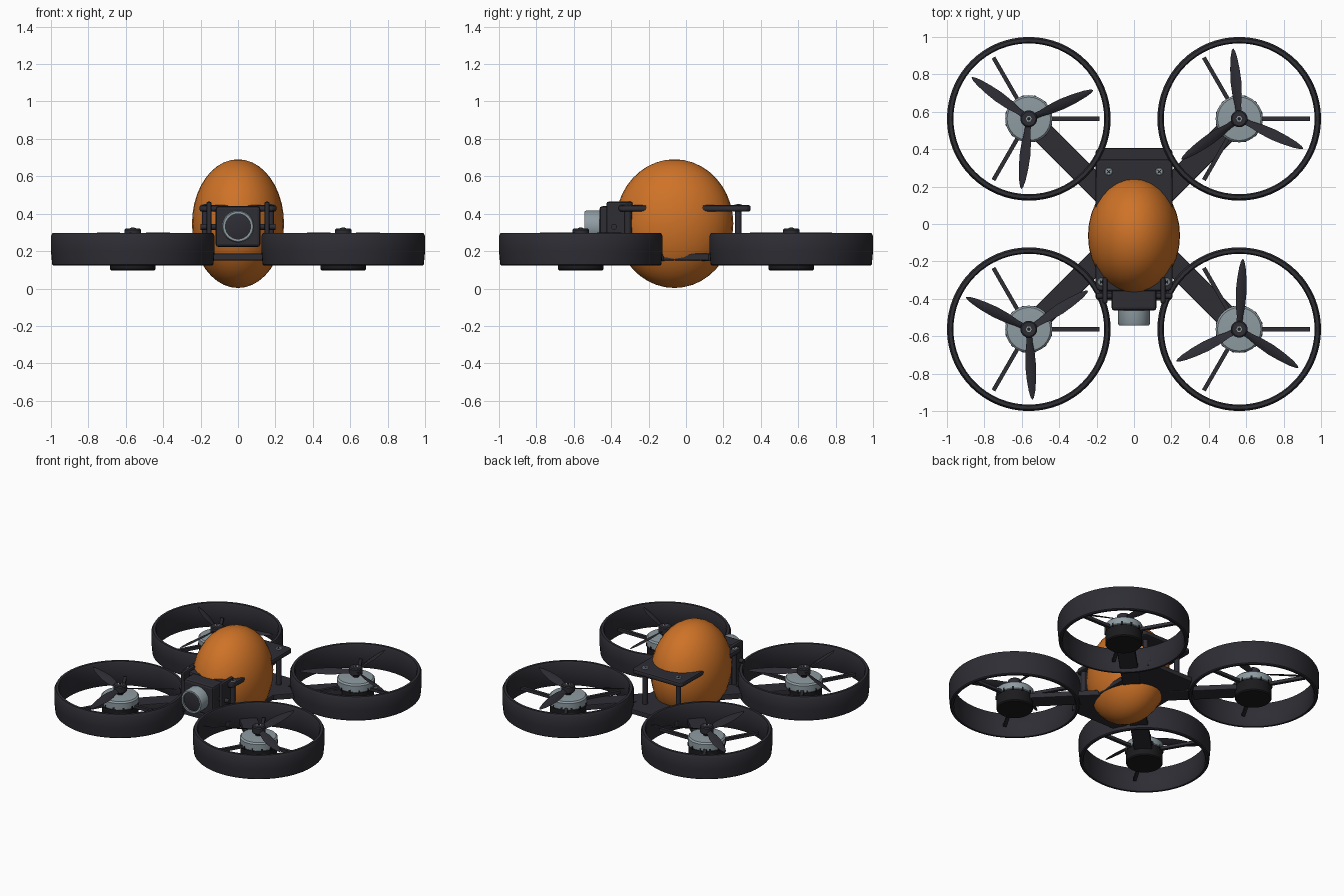
import bpy, bmesh, math
from mathutils import Vector, Matrix

cube = bpy.data.objects.get("Cube")
if cube:
    bpy.data.objects.remove(cube, do_unlink=True)


def material(name, rgb):
    m = bpy.data.materials.new(name)
    m.use_nodes = True
    m.diffuse_color = (*rgb, 1)
    bsdf = next(n for n in m.node_tree.nodes if n.type == 'BSDF_PRINCIPLED')
    bsdf.inputs["Base Color"].default_value = (*rgb, 1)
    return m


CARBON = material("dark carbon", (0.026, 0.026, 0.034))
BLACK = material("motor black", (0.011, 0.011, 0.013))
METAL = material("grey metal", (0.27, 0.33, 0.36))
ORANGE = material("orange shell", (0.62, 0.17, 0.02))


def finish(name, bm, mat, loc=(0, 0, 0), rot=(0, 0, 0), bevel=0, smooth=True):
    bmesh.ops.recalc_face_normals(bm, faces=bm.faces)
    me = bpy.data.meshes.new(name)
    bm.to_mesh(me)
    bm.free()
    ob = bpy.data.objects.new(name, me)
    bpy.context.collection.objects.link(ob)
    me.materials.append(mat)
    ob.location, ob.rotation_euler = loc, rot
    if bevel:
        mod = ob.modifiers.new("Bevel", 'BEVEL')
        mod.width, mod.segments = bevel, 2
    if smooth:
        bpy.ops.object.select_all(action='DESELECT')
        ob.select_set(True)
        bpy.context.view_layer.objects.active = ob
        bpy.ops.object.shade_smooth_by_angle(angle=math.radians(35))
    return ob


def box(name, lo, hi, mat, loc=(0, 0, 0), rot=(0, 0, 0), bevel=0):
    bm = bmesh.new()
    bmesh.ops.create_cube(bm, size=1)
    lo, hi = Vector(lo), Vector(hi)
    for v in bm.verts:
        v.co = (lo + hi) / 2 + Vector(a * b for a, b in zip(v.co, hi - lo))
    return finish(name, bm, mat, loc, rot, bevel, False)


def lathe(name, profile, mat, loc=(0, 0, 0), rot=(0, 0, 0), seg=32, closed=False):
    """Spin (radius, height) points about local z; caps open ends."""
    bm = bmesh.new()
    rings = [[bm.verts.new((r * math.cos(t), r * math.sin(t), z))
              for t in (2 * math.pi * i / seg for i in range(seg))] for r, z in profile]
    pairs = list(zip(rings, rings[1:])) + ([(rings[-1], rings[0])] if closed else [])
    for a, b in pairs:
        for i in range(seg):
            j = (i + 1) % seg
            bm.faces.new((a[i], a[j], b[j], b[i]))
    if not closed:
        bm.faces.new(rings[0])
        bm.faces.new(rings[-1])
    return finish(name, bm, mat, loc, rot)


def plate(name, outline, z0, z1, mat, bevel=0.006):
    """Extrude a flat outline from z0 to z1."""
    bm = bmesh.new()
    f = bm.faces.new([bm.verts.new((x, y, z0)) for x, y in outline])
    new = bmesh.ops.extrude_face_region(bm, geom=[f])["geom"]
    bmesh.ops.translate(bm, vec=(0, 0, z1 - z0),
                        verts=[v for v in new if isinstance(v, bmesh.types.BMVert)])
    return finish(name, bm, mat, bevel=bevel, smooth=False)


def chamfered(w, y0, y1, c):
    return [(-w + c, y0), (w - c, y0), (w, y0 + c), (w, y1 - c),
            (w - c, y1), (-w + c, y1), (-w, y1 - c), (-w, y0 + c)]


def propeller(name, loc, angle, hand):
    """Three twisted blades lofted from thin lens-shaped sections."""
    stations = [(0.02, .036, 30), (0.07, .038, 30), (0.13, .056, 26), (0.2, .062, 21),
                (0.27, .052, 17), (0.33, .036, 14), (0.365, .018, 12), (0.376, .004, 12)]
    bm = bmesh.new()
    for k in range(3):
        turn = Matrix.Rotation(math.radians(angle + 120 * k), 3, 'Z')
        rings = []
        for r, chord, pitch in stations:
            tilt = Matrix.Rotation(math.radians(pitch * hand), 3, 'X')
            t = 0.003 + chord * 0.04
            pts = [(-chord / 2, 0), (-chord * .15, t), (chord * .2, t * .8),
                   (chord / 2, 0), (chord * .2, -t * .5), (-chord * .15, -t * .5)]
            rings.append([bm.verts.new(turn @ (tilt @ Vector((0, y, z)) + Vector((r, 0, 0))))
                          for y, z in pts])
        for a, b in zip(rings, rings[1:]):
            for i in range(6):
                bm.faces.new((a[i], a[i - 1], b[i - 1], b[i]))
        bm.faces.new(rings[0])
        bm.faces.new(rings[-1])
    finish(name, bm, CARBON, loc)


# egg-shaped body shell
bm = bmesh.new()
bmesh.ops.create_uvsphere(bm, u_segments=32, v_segments=20, radius=1)
bmesh.ops.scale(bm, vec=(0.246, 0.315, 0.344), verts=bm.verts)
finish("body_shell", bm, ORANGE, (0, -0.062, 0.347))

# frame plates
plate("lower_plate", chamfered(0.205, -0.41, 0.406, 0.015), 0.15, 0.186, CARBON)
plate("upper_plate", chamfered(0.206, -0.36, 0.346, 0.02), 0.411, 0.446, CARBON, 0.012)

# rotor units: duct, struts, motor, propeller and arm
C = 0.5625
units = [("rear_right", -C, C, 24, 1), ("rear_left", C, C, 95, -1),
         ("front_right", -C, -C, 33, -1), ("front_left", C, -C, 87, 1)]
for tag, x, y, angle, hand in units:
    at = (x, y, 0)
    lathe(tag + "_duct", [(.424, .122), (.431, .128), (.4375, .2), (.4375, .28), (.428, .298),
                          (.41, .298), (.403, .285), (.403, .135), (.41, .122)],
          CARBON, at, seg=64, closed=True)
    for k in range(3):
        box(f"{tag}_strut_{k + 1}", (0.1, -.011, .18), (.378, .011, .202), CARBON, at,
            (0, 0, math.radians(120 * k)))
    lathe(tag + "_motor_base", [(.115, .097), (.122, .104), (.122, .185)], BLACK, at)
    lathe(tag + "_motor_bell", [(.122, .185), (.126, .19), (.126, .236), (.116, .246),
                                (.05, .25)], METAL, at)
    # dark cooling slots around the bell's lower edge
    for k in range(12):
        box(f"{tag}_slot_{k + 1}", (.11, -.006, .18), (.128, .006, .204), BLACK, at,
            (0, 0, math.radians(30 * k + 15)))
    lathe(tag + "_shaft", [(.022, .245), (.022, .275)], BLACK, at, seg=16)
    lathe(tag + "_prop_hub", [(.04, .268), (.045, .274), (.045, .314), (.038, .32)],
          CARBON, at, seg=24)
    lathe(tag + "_prop_nut", [(.016, .319), (.016, .323)], METAL, at, seg=6)
    lathe(tag + "_shaft_tip", [(.009, .322), (.009, .325)], BLACK, at, seg=12)
    propeller(tag + "_propeller", (x, y, .288), angle, hand)
    box(tag + "_arm", (.15, -.06, .146), (.74, .06, .186), CARBON, (0, 0, 0),
        (0, 0, math.atan2(y, x)), bevel=.006)

# standoffs, screws and camera side brackets
for side, s in (("left", 1), ("right", -1)):
    for end, px, py in (("rear", .135, .28), ("front", .175, -.31)):
        lathe(f"{end}_{side}_standoff", [(.018, .17), (.018, .42)], CARBON, (s * px, py, 0), seg=16)
        lathe(f"{end}_{side}_screw", [(.021, .44), (.021, .447), (.017, .45)], METAL,
              (s * px, py, 0), seg=20)
        for k in range(2):
            box(f"{end}_{side}_screw_slot_{k + 1}", (-.012, -.003, .448), (.012, .003, .4515),
                BLACK, (s * px, py, 0), (0, 0, math.pi / 4 + k * math.pi / 2))
    box(side + "_camera_bracket", (s * .155 - .014, -.425, .17), (s * .155 + .014, -.285, .464),
        CARBON, bevel=.01)
    lathe(side + "_camera_pin", [(.016, -.045), (.016, .045)], CARBON,
          (s * .155, -.385, .33), (0, math.pi / 2, 0), seg=16)

# camera body and lens
box("camera_body", (-.12, -.463, .222), (.12, -.29, .44), CARBON, bevel=.016)
turn = (math.pi / 2, 0, 0)
lathe("lens_barrel", [(.086, .45), (.086, .53), (.08, .543), (.067, .543), (.067, .53),
                      (.067, .45)], METAL, (0, 0, .332), turn, closed=True)
lathe("lens_glass", [(.067, .45), (.067, .533), (.04, .539)], CARBON, (0, 0, .332), turn)
